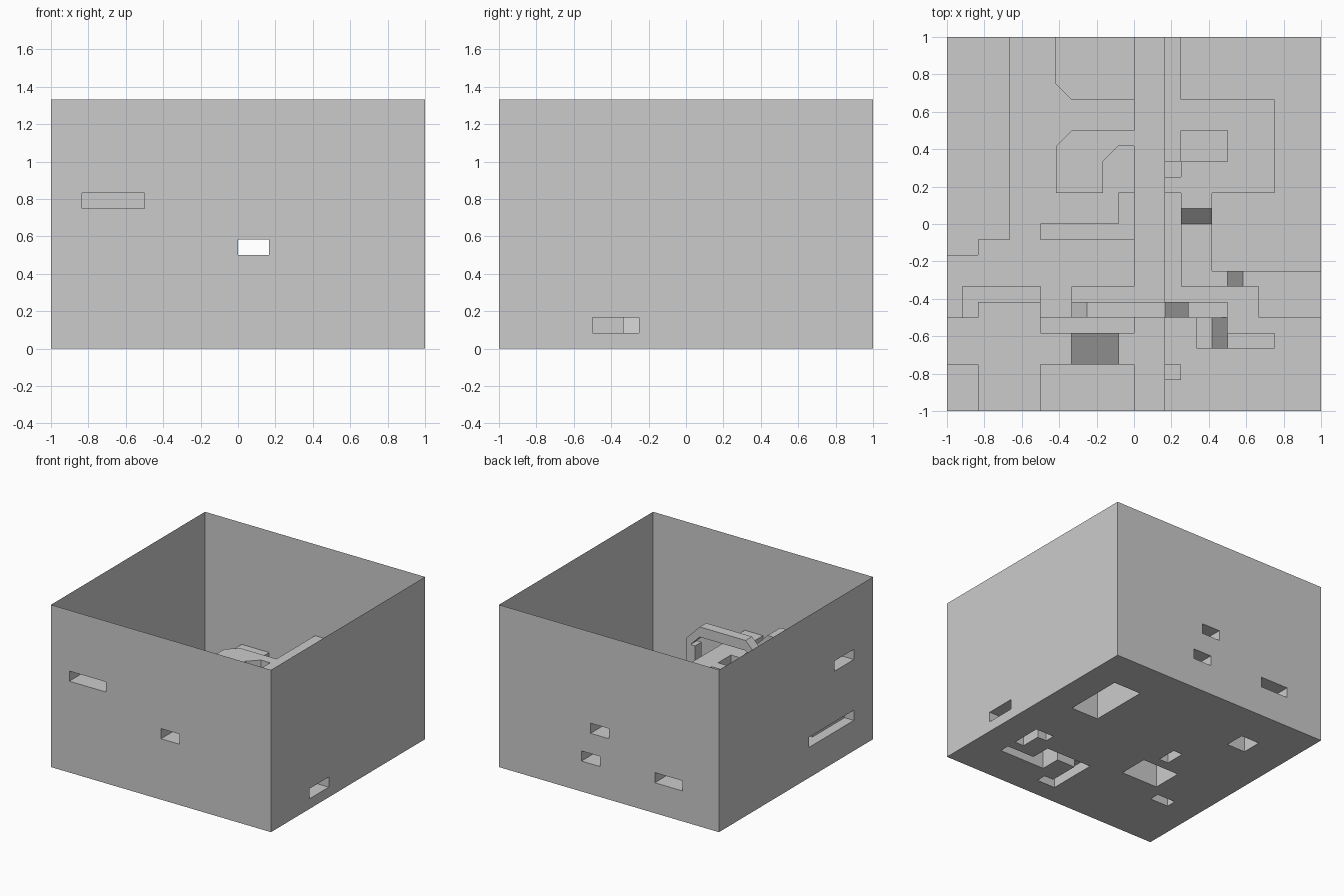
import bpy, bmesh
from mathutils import Matrix

if "Cube" in bpy.data.objects:
    bpy.data.objects.remove(bpy.data.objects["Cube"])

# Grid units: 24 wide, 24 deep, 16 high; scaled by 1/12 at the end
W, H = 24, 16
OUT, FAR = -1, W + 1     # just outside the near and far walls
cuts = []


def prism(axis, pts, lo, hi):
    """Extrude a 2D outline along x, y or z."""
    def place(p, t):
        return {'x': (t, *p), 'y': (p[0], t, p[1]), 'z': (*p, t)}[axis]
    bm = bmesh.new()
    a = [bm.verts.new(place(p, lo)) for p in pts]
    b = [bm.verts.new(place(p, hi)) for p in pts]
    bm.faces.new(a[::-1])
    bm.faces.new(b)
    for i in range(len(pts)):
        bm.faces.new((a[i - 1], a[i], b[i], b[i - 1]))
    bmesh.ops.recalc_face_normals(bm, faces=bm.faces)
    me = bpy.data.meshes.new("passage")
    bm.to_mesh(me)
    bm.free()
    ob = bpy.data.objects.new("passage", me)
    bpy.context.collection.objects.link(ob)
    ob.hide_render = True
    cuts.append(ob)
    return ob


def box(x0, x1, y0, y1, z0, z1):
    return prism('z', [(x0, y0), (x1, y0), (x1, y1), (x0, y1)], z0, z1)


def hall(z, x0, x1, y0, y1):
    """Level passage, one unit high."""
    box(x0, x1, y0, y1, z, z + 1)


def pit(top, x0, x1, y0, y1):
    """Shaft open through the floor."""
    box(x0, x1, y0, y1, OUT, top)


def ramp(axis, a, b, za, zb, lo, hi):
    """Sloped passage, one unit high, rising or falling from a to b."""
    prism(axis, [(a, za), (b, zb), (b, zb + 1), (a, za + 1)], lo, hi)


shell = box(0, W, 0, W, 0, H)
shell.name = "open_box_with_passages"
shell.hide_render = False
cuts.clear()

# Straight middle tunnel, short branch, curved branch dropping to the north hall
hall(6, 12, 14, OUT, FAR)
hall(6, 8, 12, 7, 8)
prism('z', [(12, 18), (8, 18), (7, 17), (7, 14), (10, 14), (10, 16),
            (11, 17), (12, 17)], 6, 7)
box(7, 10, 14, 15, 4, 6)

# Upper room with two entrances, a shaft, and a ramp down to the middle tunnel
hall(9, 2, 6, OUT, 7)
hall(9, OUT, 2, 3, 6)
pit(9, 3, 5, 6, 7)
hall(9, 6, 8, 3, 5)
ramp('y', 8, 11, 9, 6, 3, 5)
hall(6, 11, 12, 3, 5)

# Arched passage over the middle tunnel, with two upright legs
hall(9, 9, 14, 6, 7)
ramp('y', 8, 9, 8, 9, 6, 7)
ramp('y', 14, 15.5, 9, 7.5, 6, 7)
box(8, 9, 6, 7, 4, 8.5)
box(14.5, 15.5, 6, 7, 1, 8)

# West gallery and hall
hall(3, OUT, 1, 3, 10)
hall(3, 1, 2, 8, 10)
hall(3, 2, 12, 8, 11)
hall(3, 6, 9, 6, 8)
pit(3, 6, 10, 8, 11)

# North hall with two rear openings
hall(3, 4, 14, 14, 20)
hall(3, 4, 11, 12, 14)
hall(3, 4, 6, 11, 12)
hall(3, 4, 7, 20, FAR)
hall(3, 13, 15, 20, FAR)
prism('z', [(7, 20), (8, 20), (7, 21)], 3, 4)
pit(3, 8, 9, 12, 14)
pit(3, 4, 6, 18, 20)

# East room around a pillar
hall(3, 14, 21, 14, 15)
hall(3, 15, 21, 15, 16)
hall(3, 18, 21, 16, 20)
hall(3, 14, 18, 18, 20)
hall(3, 14, 15, 16, 18)
pit(3, 18, 21, 14, 20)

# Stepped corridor from the right wall up to the east room
hall(1, 20, FAR, 6, 9)
hall(1, 19, 20, 8, 9)
ramp('y', 19, 18, 1, 2, 8, 9)
hall(2, 15, 18, 8, 9)
hall(2, 15, 17, 9, 12)
ramp('x', 12, 13, 2, 3, 15, 17)
hall(3, 15, 17, 13, 14)
pit(1, 20, 21, 6, 9)
pit(1, 19, 20, 8, 9)

# Low winding channel in the floor
pit(1, 13, 15, 2, 3)
pit(1, 13, 14, 3, 6)
pit(1, 13, 18, 6, 7)
pit(1, 18, 21, 4, 5)
pit(1, 16, 18, 4, 6)
hall(1, 16, 17, 4, 6)
prism('y', [(17, 1), (18, 1), (17, 2)], 4, 6)

# Carve every passage out of the block
for c in cuts:
    m = shell.modifiers.new("cut", 'BOOLEAN')
    m.operation = 'DIFFERENCE'
    m.solver = 'EXACT'
    m.object = c
deps = bpy.context.evaluated_depsgraph_get()
me = bpy.data.meshes.new_from_object(shell.evaluated_get(deps))
shell.modifiers.clear()
shell.data = me
for c in cuts:
    bpy.data.objects.remove(c, do_unlink=True)

# Remove the lid, then scale and centre
bm = bmesh.new()
bm.from_mesh(me)
lid = [f for f in bm.faces if all(v.co.z > H - 0.01 for v in f.verts)]
bmesh.ops.delete(bm, geom=lid, context='FACES')
bm.transform(Matrix.Scale(1 / 12, 4) @ Matrix.Translation((-W / 2, -W / 2, 0)))
bm.to_mesh(me)
bm.free()

grey = bpy.data.materials.new("plain_grey")
grey.diffuse_color = (0.6, 0.6, 0.6, 1)
grey.use_nodes = True
grey.node_tree.nodes["Principled BSDF"].inputs["Base Color"].default_value = grey.diffuse_color
me.materials.clear()
me.materials.append(grey)
for p in me.polygons:
    p.material_index = 0
    p.use_smooth = False
